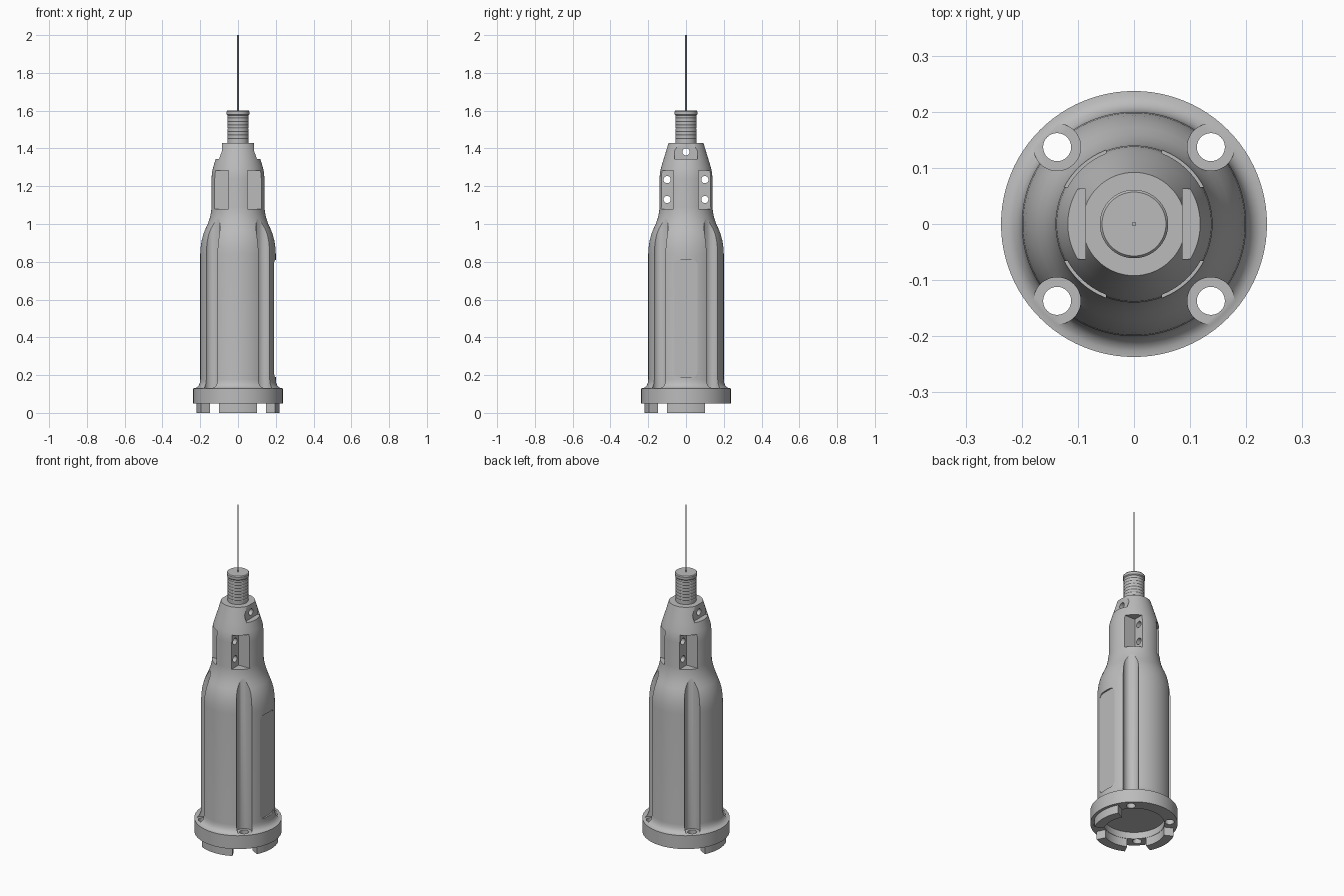
import bpy, bmesh, math
from mathutils import Matrix, Vector

cube = bpy.data.objects.get("Cube")
if cube:
    bpy.data.objects.remove(cube, do_unlink=True)

grey = bpy.data.materials.new("plain grey")
grey.use_nodes = True
colour = (0.5, 0.5, 0.5, 1)
grey.diffuse_color = colour
grey.node_tree.nodes["Principled BSDF"].inputs["Base Color"].default_value = colour


def finish(name, bm):
    bmesh.ops.recalc_face_normals(bm, faces=bm.faces)
    mesh = bpy.data.meshes.new(name)
    bm.to_mesh(mesh)
    bm.free()
    obj = bpy.data.objects.new(name, mesh)
    bpy.context.collection.objects.link(obj)
    mesh.materials.append(grey)
    return obj


def smooth(obj, angle=30):
    bpy.ops.object.select_all(action="DESELECT")
    obj.select_set(True)
    bpy.context.view_layer.objects.active = obj
    bpy.ops.object.shade_smooth_by_angle(angle=math.radians(angle))


def lathe(name, profile, steps=96):
    """Spin (radius, height) points about the z axis."""
    bm = bmesh.new()
    verts = [bm.verts.new((r, 0, z)) for r, z in profile]
    edges = [bm.edges.new(pair) for pair in zip(verts, verts[1:])]
    bmesh.ops.spin(bm, geom=verts + edges, cent=(0, 0, 0), axis=(0, 0, 1),
                   angle=math.tau, steps=steps)
    bmesh.ops.remove_doubles(bm, verts=bm.verts, dist=0.0001)
    bmesh.ops.dissolve_degenerate(bm, edges=bm.edges, dist=0.0001)
    return finish(name, bm)


def box(low, high, corner=0):
    """Box between two corners; corner rounds the edges that run along x."""
    low, high = Vector(low), Vector(high)
    bm = bmesh.new()
    bmesh.ops.create_cube(bm, size=1, matrix=Matrix.Translation((low + high) / 2)
                          @ Matrix.Diagonal((*(high - low), 1)))
    if corner:
        along = [e for e in bm.edges
                 if abs(e.verts[0].co.x - e.verts[1].co.x) > 0.01]
        bmesh.ops.bevel(bm, geom=along, offset=corner, segments=8,
                        profile=0.5, affect="EDGES")
    return finish("cutter", bm)


def rod(start, end, radius, name="cutter", sides=32):
    start, end = Vector(start), Vector(end)
    turn = (end - start).to_track_quat("Z", "Y").to_matrix().to_4x4()
    bm = bmesh.new()
    bmesh.ops.create_cone(bm, cap_ends=True, segments=sides, radius1=radius,
                          radius2=radius, depth=(end - start).length,
                          matrix=Matrix.Translation((start + end) / 2) @ turn)
    return finish(name, bm)


def cut(target, cutter):
    cutter.hide_render = True
    mod = target.modifiers.new("cut", "BOOLEAN")
    mod.operation, mod.solver, mod.object = "DIFFERENCE", "EXACT", cutter
    bpy.context.view_layer.objects.active = target
    bpy.ops.object.modifier_apply(modifier=mod.name)
    bpy.data.objects.remove(cutter, do_unlink=True)


# Turned body with base flange, shoulder, neck and tapered top
body = lathe("body", [
    (0, 0.09), (0.165, 0.09), (0.165, 0.05), (0.237, 0.05), (0.237, 0.13),
    (0.226, 0.131), (0.215, 0.137), (0.207, 0.147), (0.202, 0.16), (0.2, 0.178),
    (0.2, 0.84), (0.198, 0.875), (0.193, 0.91), (0.184, 0.945), (0.172, 0.975),
    (0.16, 1.0), (0.15, 1.03), (0.143, 1.06), (0.14, 1.09),
    (0.14, 1.24), (0.138, 1.27), (0.132, 1.298), (0.118, 1.345),
    (0.092, 1.43), (0, 1.43)])

# Corner flutes, bolt holes and neck notches
for sx in (-1, 1):
    for sy in (-1, 1):
        x, y = 0.137 * sx, 0.137 * sy
        cut(body, rod((x, y, 0.132), (x, y, 1.2), 0.042, sides=48))
        cut(body, rod((x, y, 0), (x, y, 0.2), 0.025))
        xs, ys = sorted((0.05 * sx, 0.25 * sx)), sorted((0.066 * sy, 0.25 * sy))
        cut(body, box((xs[0], ys[0], 1.08), (xs[1], ys[1], 1.282)))

# Cross holes through the neck webs
for y in (-0.1, 0.1):
    for z in (1.13, 1.235):
        cut(body, rod((-0.3, y, z), (0.3, y, z), 0.019))

# Side notches and pin hole near the top
for low, high in ((0.086, 0.2), (-0.2, -0.086)):
    cut(body, box((low, -0.062, 1.345), (high, 0.062, 1.5)))
cut(body, rod((-0.3, 0, 1.382), (0.3, 0, 1.382), 0.019))

# Flat rounded panel on the left side
cut(body, box((0.19, -0.062, 0.19), (0.3, 0.062, 0.81), corner=0.03))
smooth(body)

# Ribbed nozzle with a collar
nozzle = [(0, 1.42), (0.056, 1.42)]
for i in range(7):
    z = 1.45 + i * 0.018
    nozzle += [(0.056, z), (0.054, z + 0.003), (0.056, z + 0.006)]
nozzle += [(0.056, 1.575), (0.061, 1.58), (0.061, 1.595), (0.057, 1.6), (0, 1.6)]
smooth(lathe("nozzle", nozzle, 64))

# Thin needle
smooth(rod((0, 0, 1.59), (0, 0, 2), 0.004, "needle", 12))

# Three curved feet under the flange; the rear has none
for name, middle in (("front_foot", -90), ("left_foot", 0), ("right_foot", 180)):
    bm = bmesh.new()
    start, sweep = math.radians(middle - 27), math.radians(54)
    section = [bm.verts.new((r * math.cos(start), r * math.sin(start), z))
               for r, z in ((0.167, 0), (0.22, 0), (0.22, 0.055), (0.167, 0.055))]
    face = bm.faces.new(section)
    bmesh.ops.spin(bm, geom=[face] + list(face.edges) + section, cent=(0, 0, 0),
                   axis=(0, 0, 1), angle=sweep, steps=16)
    # Close the starting end if the sweep left it open
    bmesh.ops.holes_fill(bm, edges=[e for e in bm.edges if e.is_boundary], sides=4)
    smooth(finish(name, bm))
